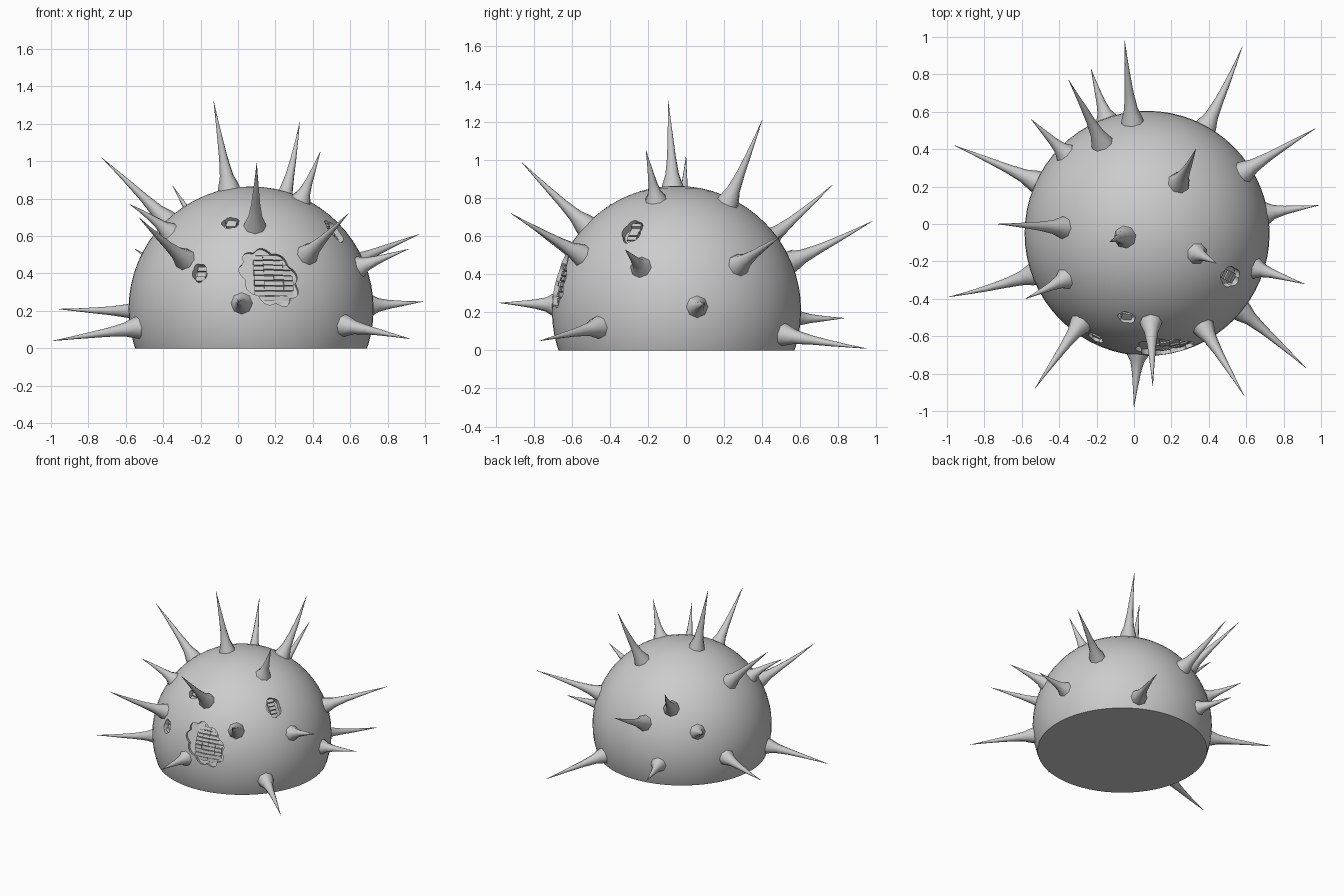
import bpy, bmesh, math, random
from mathutils import Vector, Matrix

if "Cube" in bpy.data.objects:
    bpy.data.objects.remove(bpy.data.objects["Cube"])

random.seed(4)
C = Vector((0.07, -0.05, 0.21))   # dome centre
R = 0.655                         # dome radius


def smooth(ob, angle):
    for o in bpy.context.selected_objects:
        o.select_set(False)
    ob.select_set(True)
    bpy.context.view_layer.objects.active = ob
    bpy.ops.object.shade_smooth_by_angle(angle=math.radians(angle))


def make(name, bm, angle=None):
    bmesh.ops.recalc_face_normals(bm, faces=bm.faces[:])
    me = bpy.data.meshes.new(name)
    bm.to_mesh(me)
    bm.free()
    ob = bpy.data.objects.new(name, me)
    bpy.context.collection.objects.link(ob)
    if angle:
        smooth(ob, angle)
    return ob


def frame(n):
    u = Vector((0, 0, 1)).cross(n).normalized()
    return u, n.cross(u)


# Solid dome with a flat base
bm = bmesh.new()
bmesh.ops.create_uvsphere(bm, u_segments=64, v_segments=32, radius=R,
                          matrix=Matrix.Translation(C))
bmesh.ops.bisect_plane(bm, geom=bm.verts[:] + bm.edges[:] + bm.faces[:],
                       plane_co=(0, 0, 0), plane_no=(0, 0, 1), clear_inner=True)
bmesh.ops.holes_fill(bm, edges=[e for e in bm.edges if e.is_boundary], sides=0)
dome = make("dome_body", bm)

# Broken patches: point on dome, half width, half height, tilt, lobes, rib start
patches = [((0.17, -0.68, 0.385), 0.175, 0.13, -0.8, 9, -0.06),
           ((-0.04, -0.50, 0.67), 0.047, 0.04, 0, 5, -1),
           ((-0.20, -0.60, 0.40), 0.042, 0.052, 0.3, 5, -1),
           ((0.51, -0.28, 0.62), 0.055, 0.075, 0, 5, -1)]


def outline(a, w, h, tilt, lobes):
    r = 0.9 + 0.15 * abs(math.sin(lobes * a / 2))
    x, y = w * r * math.cos(a), h * r * math.sin(a)
    c, s = math.cos(tilt), math.sin(tilt)
    return x * c - y * s, x * s + y * c


def inside(x, y, w, h, tilt):
    c, s = math.cos(-tilt), math.sin(-tilt)
    return ((x * c - y * s) / w) ** 2 + ((x * s + y * c) / h) ** 2 < 1.0


bricks = bmesh.new()
for p, w, h, tilt, lobes, start in patches:
    n = (Vector(p) - C).normalized()
    u, v = frame(n)
    # lobed shallow cut
    bm = bmesh.new()
    pts = [outline(2 * math.pi * i / 60, w, h, tilt, lobes) for i in range(60)]
    f = bm.faces.new([bm.verts.new(C + n * (R - 0.045) + u * x + v * y) for x, y in pts])
    ext = bmesh.ops.extrude_face_region(bm, geom=[f])
    bmesh.ops.translate(bm, vec=n * 0.15,
                        verts=[e for e in ext["geom"] if isinstance(e, bmesh.types.BMVert)])
    bmesh.ops.recalc_face_normals(bm, faces=bm.faces[:])
    cutter = make("patch_cutter", bm)
    cutter.hide_render = True
    mod = dome.modifiers.new("cut", 'BOOLEAN')
    mod.operation = 'DIFFERENCE'
    mod.solver = 'EXACT'
    mod.object = cutter
    bpy.context.view_layer.objects.active = dome
    bpy.ops.object.modifier_apply(modifier="cut")
    bpy.data.objects.remove(cutter)
    # stepped slats in the broken patch
    sx, sy = 0.055, 0.03
    for i in range(-5, 6):
        for j in range(-9, 10):
            x, y = i * sx, j * sy
            if x < start or not inside(x, y, w, h, tilt):
                continue
            d = (n * R + u * x + v * y).normalized()
            a, b = frame(d)
            m = Matrix((a, b, d)).transposed().to_4x4()
            m.translation = C + d * (R - 0.033 + random.choice((-0.005, 0, 0.005)))
            bmesh.ops.create_cube(bricks, size=1,
                                  matrix=m @ Matrix.Diagonal((sx * 0.98, sy * 0.8, 0.022, 1)))
make("patch_slats", bricks)
smooth(dome, 30)

# Spikes: base on the dome, tip
spikes = [((-0.05, -0.07, 0.86), (-0.13, -0.095, 1.32)),
          ((0.24, 0.22, 0.78), (0.33, 0.40, 1.21)),
          ((0.34, -0.16, 0.80), (0.44, -0.21, 1.05)),
          ((-0.37, -0.02, 0.67), (-0.73, 0.00, 1.02)),
          ((-0.17, 0.43, 0.58), (-0.35, 0.77, 0.87)),
          ((0.09, -0.52, 0.65), (0.10, -0.865, 0.99)),
          ((-0.38, -0.30, 0.63), (-0.58, -0.40, 0.77)),
          ((-0.29, -0.54, 0.48), (-0.53, -0.88, 0.70)),
          ((-0.38, 0.39, 0.43), (-0.55, 0.56, 0.53)),
          ((0.37, -0.55, 0.50), (0.59, -0.92, 0.72)),
          ((0.59, 0.28, 0.45), (0.97, 0.51, 0.61)),
          ((0.66, -0.24, 0.44), (0.91, -0.32, 0.53)),
          ((0.72, 0.06, 0.23), (0.99, 0.10, 0.25)),
          ((0.58, -0.47, 0.12), (0.92, -0.77, 0.05)),
          ((-0.53, 0.23, 0.20), (-0.96, 0.42, 0.21)),
          ((-0.54, -0.27, 0.11), (-0.99, -0.39, 0.04)),
          ((0.02, -0.70, 0.24), (0.00, -0.98, 0.25)),
          ((-0.15, 0.57, 0.17), (-0.23, 0.83, 0.17)),
          ((-0.01, 0.56, 0.47), (-0.05, 0.98, 0.68)),
          ((0.39, 0.53, 0.08), (0.58, 0.95, 0.01))]
# fraction of length, radius
profile = [(0, 0.064), (0.08, 0.056), (0.2, 0.037), (0.4, 0.024), (0.6, 0.016),
           (0.8, 0.008), (1, 0.001)]


def spike(base, tip):
    n = (Vector(base) - C).normalized()
    p0, p2 = C + n * (R - 0.02), Vector(tip)
    p1 = p0 + n * (p2 - p0).length * 0.45
    bm = bmesh.new()
    rings = []
    for t, r in profile:
        p = p0 * (1 - t) ** 2 + p1 * 2 * t * (1 - t) + p2 * t * t
        d = ((p1 - p0) * (1 - t) + (p2 - p1) * t).normalized()
        a, b = frame(d)
        rings.append([bm.verts.new(p + (a * math.cos(k * math.pi / 4)
                                        + b * math.sin(k * math.pi / 4)) * r)
                      for k in range(8)])
    for lo, hi in zip(rings, rings[1:]):
        for k in range(8):
            bm.faces.new((lo[k], lo[k - 1], hi[k - 1], hi[k]))
    bm.faces.new(rings[0])
    bm.faces.new(rings[-1])
    make("spike", bm, 50)


for base, tip in spikes:
    spike(base, tip)
